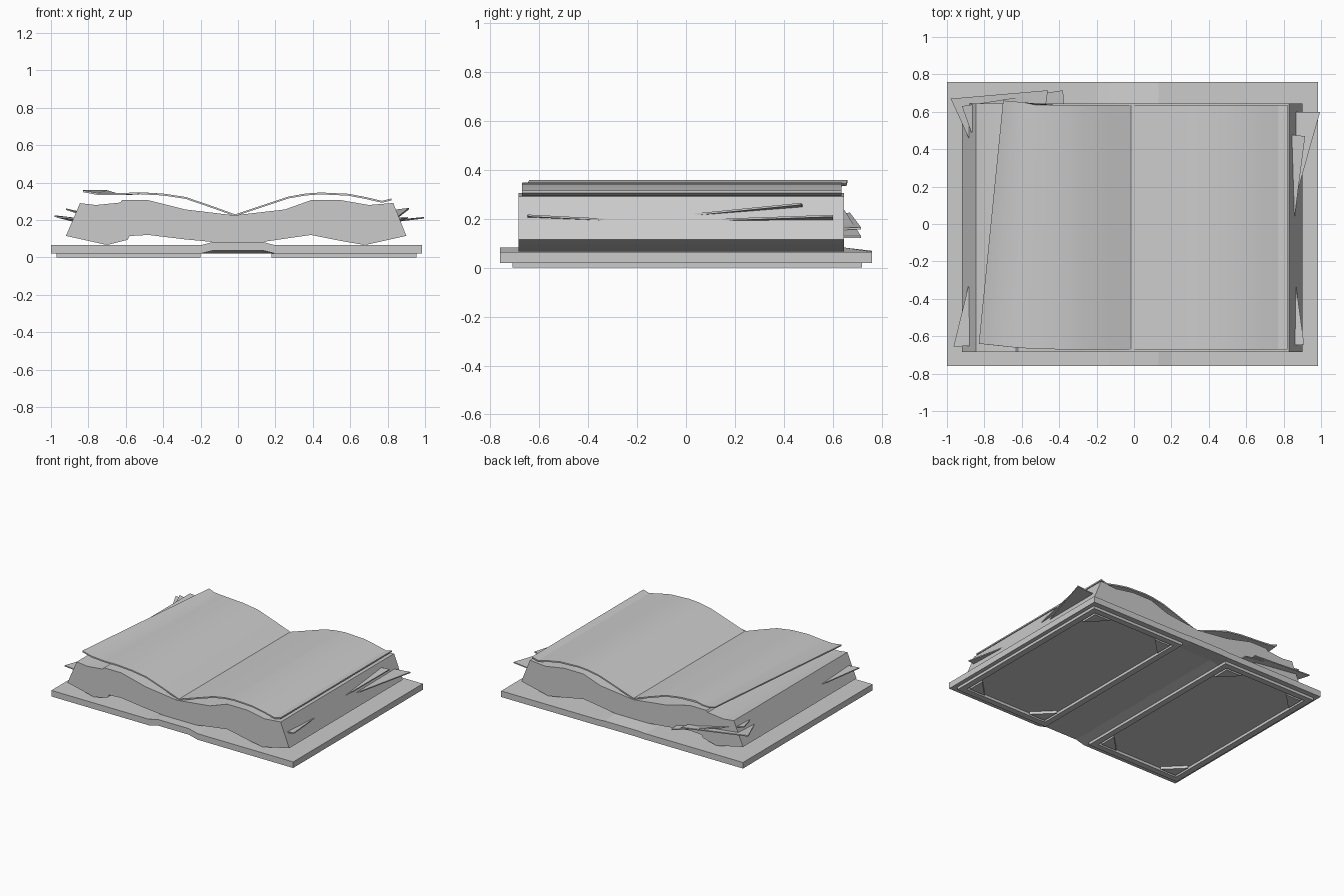
import bpy, bmesh, math
from mathutils import Vector

if "Cube" in bpy.data.objects:
    bpy.data.objects.remove(bpy.data.objects["Cube"])

grey = bpy.data.materials.new("plain grey")
grey.diffuse_color = (0.6, 0.6, 0.6, 1)
grey.use_nodes = True
grey.node_tree.nodes["Principled BSDF"].inputs["Base Color"].default_value = grey.diffuse_color


def finish(name, bm, smooth=False):
    bmesh.ops.recalc_face_normals(bm, faces=bm.faces)
    me = bpy.data.meshes.new(name)
    bm.to_mesh(me)
    bm.free()
    me.materials.append(grey)
    ob = bpy.data.objects.new(name, me)
    bpy.context.collection.objects.link(ob)
    if smooth:
        bpy.ops.object.select_all(action='DESELECT')
        ob.select_set(True)
        bpy.context.view_layer.objects.active = ob
        bpy.ops.object.shade_smooth_by_angle(angle=math.radians(25))
    return ob


def loft(name, sections, smooth=False):
    """Skin closed loops of equal length and cap both ends."""
    bm = bmesh.new()
    rings = [[bm.verts.new(p) for p in s] for s in sections]
    n = len(rings[0])
    for a, b in zip(rings, rings[1:]):
        for i in range(n):
            j = (i + 1) % n
            bm.faces.new((a[i], a[j], b[j], b[i]))
    bm.faces.new(rings[0])
    bm.faces.new(rings[-1])
    return finish(name, bm, smooth)


# Cover boards with a raised spine that sags at the back
def cover_section(y, top, bottom):
    up = [(-1, .065), (-.2, .065), (-.13, top), (.13, top), (.2, .065), (.985, .065)]
    low = [(.985, .02), (.2, .02), (.13, bottom), (-.13, bottom), (-.2, .02), (-1, .02)]
    return [(x, y, z) for x, z in up + low]


loft("cover", [cover_section(-.76, .083, .038), cover_section(.64, .083, .036),
               cover_section(.76, .069, .022)])

# Page block
block = [(-.92, .115), (-.845, .29), (-.76, .28), (-.63, .293), (-.62, .306), (-.48, .306),
         (-.28, .256), (-.02, .225), (.25, .256), (.39, .306), (.55, .306), (.7, .28),
         (.83, .291), (.9, .115), (.68, .066), (.55, .088), (.39, .12), (.25, .1),
         (.13, .082), (-.13, .082), (-.28, .096), (-.48, .12), (-.58, .114),
         (-.59, .094), (-.7, .066)]
loft("page_block", [[(x, y, z) for x, z in block] for y in (-.685, .645)], True)


# Loose top pages: each rib is (front x, back x, front y, back y, z)
def page(name, ribs, t=.01):
    def section(k):
        top = [(r[k], r[k + 2], r[4]) for r in ribs]
        return top + [(x, y, z - t) for x, y, z in reversed(top)]
    loft(name, [section(0), section(1)], True)


page("right_top_page", [(x, x, -.67, .635, z) for x, z in
     [(-.015, .23), (.12, .275), (.27, .325), (.36, .341), (.44, .347), (.59, .34),
      (.68, .323), (.77, .302), (.82, .315)]])
page("left_top_page", [
    (-.015, -.015, -.67, .635, .23), (-.14, -.14, -.67, .635, .275),
    (-.28, -.28, -.67, .635, .323), (-.4, -.4, -.67, .635, .341),
    (-.53, -.52, -.668, .635, .348), (-.64, -.59, -.66, .65, .343),
    (-.75, -.65, -.648, .656, .344), (-.83, -.7, -.64, .66, .359)])


# Torn page corners poking out of the block
def scrap(name, pts, t=.008):
    pts = [Vector(p) for p in pts]
    loft(name, [pts, [p - Vector((0, 0, t)) for p in pts]])


scrap("back_left_scrap_lower", [(-.98, .67, .225), (-.46, .715, .165), (-.48, .58, .16), (-.87, .43, .2)])
scrap("back_left_scrap_upper", [(-.92, .63, .262), (-.38, .715, .13), (-.37, .6, .13), (-.87, .49, .245)])
scrap("front_left_scrap", [(-.965, -.655, .22), (-.8, -.65, .205), (-.885, -.33, .2)])
scrap("back_right_scrap_lower", [(.995, .6, .216), (.83, .6, .2), (.865, .14, .2)])
scrap("back_right_scrap_upper", [(.915, .47, .265), (.8, .48, .25), (.85, -.03, .215)])
scrap("front_right_scrap", [(.91, -.645, .217), (.8, -.65, .21), (.865, -.32, .2)])


# Raised border frames and corner triangles beneath each board
def border(name, x0, x1, y0=-.71, y1=.72, w=.045, leg=.13):
    def rect(d, z):
        return [(x0 + d, y0 + d, z), (x1 - d, y0 + d, z), (x1 - d, y1 - d, z), (x0 + d, y1 - d, z)]
    bm = bmesh.new()
    loops = [[bm.verts.new(p) for p in rect(d, z)] for d, z in
             ((0, .021), (0, 0), (w, 0), (w, .021))]
    for a, b in zip(loops, loops[1:] + loops[:1]):
        for i in range(4):
            j = (i + 1) % 4
            bm.faces.new((a[i], a[j], b[j], b[i]))
    finish(name + "_frame", bm)
    g = w + .015
    for i, (x, y, sx, sy) in enumerate([(x0 + g, y0 + g, 1, 1), (x1 - g, y0 + g, -1, 1),
                                        (x1 - g, y1 - g, -1, -1), (x0 + g, y1 - g, 1, -1)]):
        loft(f"{name}_corner_{i + 1}", [[(x, y, z), (x + sx * leg, y, z), (x, y + sy * leg, z)]
                                        for z in (0, .021)])


border("left_board", -.97, -.2)
border("right_board", .18, .955)
